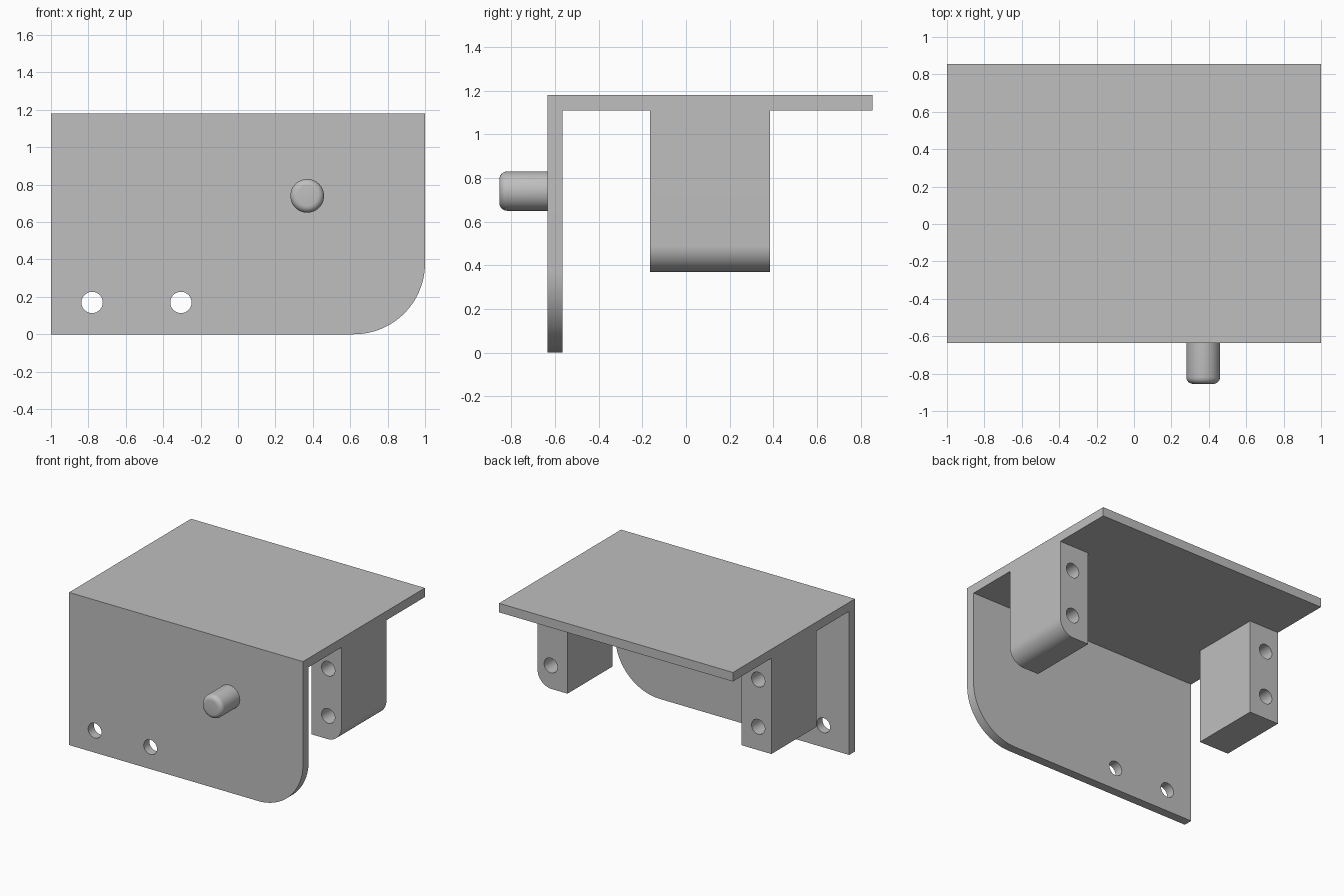
import bpy
import bmesh
from math import cos, sin, pi, radians

cube = bpy.data.objects.get("Cube")
if cube:
    bpy.data.objects.remove(cube)

# One plain grey for the whole bracket
grey = bpy.data.materials.new("plain grey")
grey.use_nodes = True
colour = (0.52, 0.52, 0.52, 1)
grey.diffuse_color = colour
grey.node_tree.nodes["Principled BSDF"].inputs["Base Color"].default_value = colour

TOP, THICK = 1.18, 0.07
UNDER = TOP - THICK
FRONT, BACK = -0.635, 0.855
HOLE_R = 0.057


def arc(cx, cz, r, start, end, steps):
    angles = [radians(start + (end - start) * i / steps) for i in range(steps + 1)]
    return [(cx + r * cos(a), cz + r * sin(a)) for a in angles]


def outline(x0, x1, z0, z1, radius=0):
    """Rectangle in x and z, with an optional round at its lower +x corner."""
    corner = arc(x1 - radius, z0 + radius, radius, -90, 0, 24) if radius else [(x1, z0)]
    return [(x0, z0)] + corner + [(x1, z1), (x0, z1)]


def finish(obj):
    obj.data.materials.clear()
    obj.data.materials.append(grey)
    bpy.ops.object.select_all(action='DESELECT')
    obj.select_set(True)
    bpy.context.view_layer.objects.active = obj
    bpy.ops.object.shade_smooth_by_angle(angle=radians(30))


def slab(name, profile, y0, y1, holes=()):
    """Extrude an x-z profile from y0 to y1, pierced by round holes."""
    curve = bpy.data.curves.new(name, 'CURVE')
    curve.dimensions = '2D'
    curve.fill_mode = 'BOTH'
    curve.extrude = (y1 - y0) / 2
    for loop in [profile] + [arc(x, z, HOLE_R, 0, 360, 32)[:-1] for x, z in holes]:
        spline = curve.splines.new('POLY')
        spline.points.add(len(loop) - 1)
        for point, (x, z) in zip(spline.points, loop):
            point.co = (x, z, 0, 1)
        spline.use_cyclic_u = True
    obj = bpy.data.objects.new(name, curve)
    obj.rotation_euler.x = pi / 2
    obj.location.y = (y0 + y1) / 2
    bpy.context.collection.objects.link(obj)
    bpy.ops.object.select_all(action='DESELECT')
    obj.select_set(True)
    bpy.context.view_layer.objects.active = obj
    bpy.ops.object.convert(target='MESH')
    obj = bpy.context.view_layer.objects.active
    # Weld the caps to the walls
    bm = bmesh.new()
    bm.from_mesh(obj.data)
    bmesh.ops.remove_doubles(bm, verts=bm.verts, dist=0.0001)
    bmesh.ops.recalc_face_normals(bm, faces=bm.faces)
    bm.to_mesh(obj.data)
    bm.free()
    finish(obj)


# Top plate and the front panel hanging from it
slab("top_plate", outline(-1, 1, UNDER, TOP), FRONT, BACK)
slab("front_panel", outline(-1, 1, 0, UNDER, 0.38), FRONT, FRONT + THICK,
     [(-0.78, 0.17), (-0.305, 0.17)])

# Mounting blocks under the two ends, only the left one rounded
BLOCK_W, BLOCK_Z, INSET = 0.256, 0.37, 0.113
levels = (0.55, 0.915)
slab("left_block", outline(1 - BLOCK_W, 1, BLOCK_Z, UNDER, 0.12), -0.165, 0.385,
     [(1 - INSET, z) for z in levels])
slab("right_block", outline(-1, BLOCK_W - 1, BLOCK_Z, UNDER), -0.165, 0.385,
     [(INSET - 1, z) for z in levels])

# Pin on the front panel, with a rounded tip
length = FRONT + BACK
bm = bmesh.new()
bmesh.ops.create_cone(bm, cap_ends=True, segments=48, radius1=0.09, radius2=0.09,
                      depth=length)
rim = [e for e in bm.edges if all(v.co.z > 0 for v in e.verts)]
bmesh.ops.bevel(bm, geom=rim, offset=0.036, segments=6, profile=0.5, affect='EDGES')
mesh = bpy.data.meshes.new("front_pin")
bm.to_mesh(mesh)
bm.free()
pin = bpy.data.objects.new("front_pin", mesh)
pin.rotation_euler.x = pi / 2
pin.location = (0.37, FRONT - length / 2, 0.74)
bpy.context.collection.objects.link(pin)
finish(pin)
